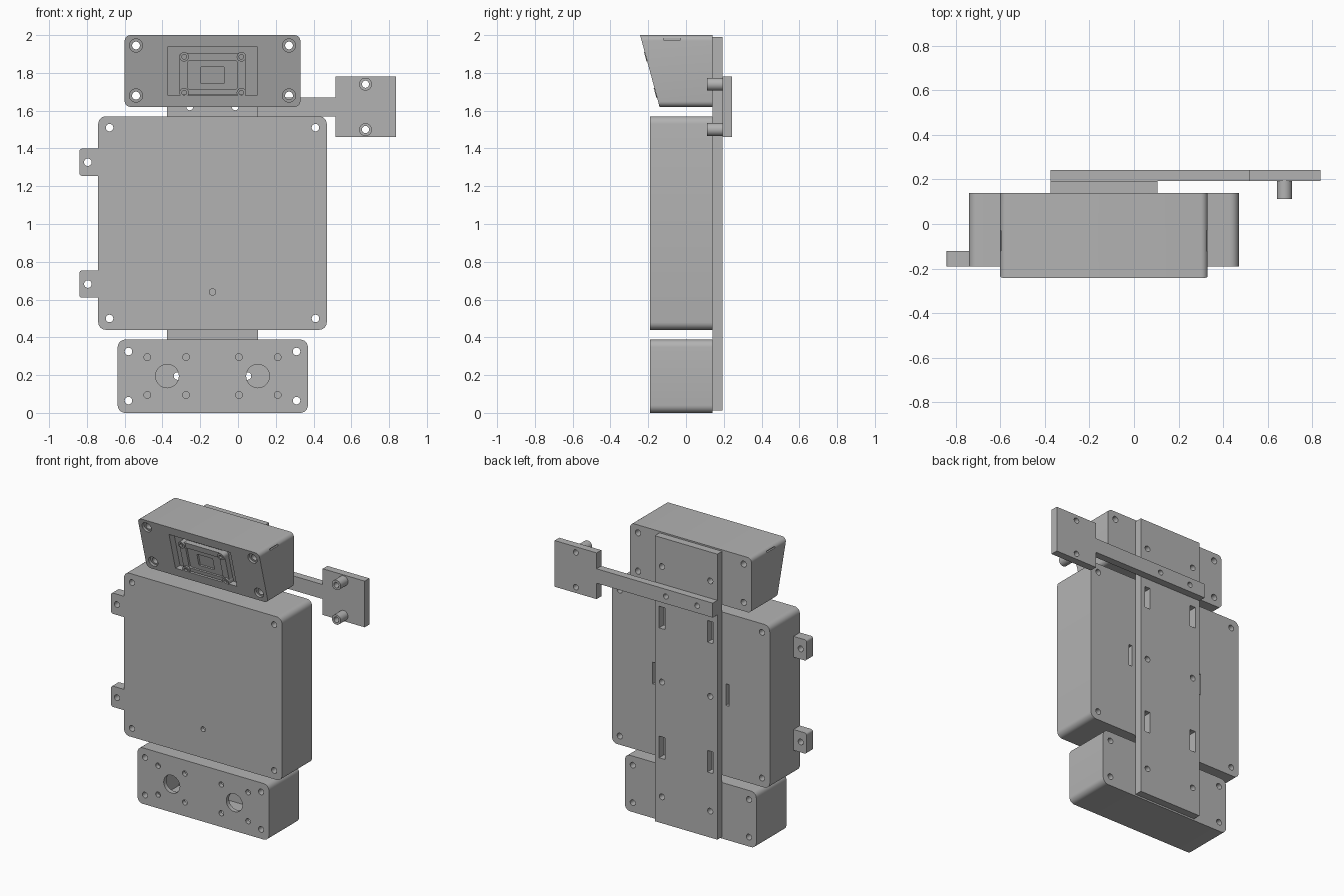
import bpy
import bmesh
import math

cube = bpy.data.objects.get("Cube")
if cube:
    bpy.data.objects.remove(cube)

grey = bpy.data.materials.new("mid grey")
grey.use_nodes = True
grey.diffuse_color = (0.45, 0.45, 0.45, 1)
grey.node_tree.nodes["Principled BSDF"].inputs["Base Color"].default_value = (0.45, 0.45, 0.45, 1)

MID = -0.135  # shared centre line of the enclosures


def rect(x0, x1, z0, z1, r=0.0, n=6):
    """Rounded rectangle outline in the x-z plane."""
    if r == 0:
        return [(x0, z0), (x1, z0), (x1, z1), (x0, z1)]
    corners = [(x1 - r, z1 - r), (x0 + r, z1 - r), (x0 + r, z0 + r), (x1 - r, z0 + r)]
    pts = []
    for k, (cx, cz) in enumerate(corners):
        for i in range(n + 1):
            a = math.pi / 2 * (k + i / n)
            pts.append((cx + r * math.cos(a), cz + r * math.sin(a)))
    return pts


def circle(x, z, r, n=24):
    return [(x + r * math.cos(math.tau * i / n), z + r * math.sin(math.tau * i / n)) for i in range(n)]


def prism(name, outline, front, back):
    """Extrude an outline along y; each end is a depth or a function of z."""
    bm = bmesh.new()
    ends = []
    for end in (front, back):
        depth = end if callable(end) else (lambda z, d=end: d)
        ends.append([bm.verts.new((x, depth(z), z)) for x, z in outline])
    a, b = ends
    bm.faces.new(a)
    bm.faces.new(b[::-1])
    for i in range(len(a)):
        j = (i + 1) % len(a)
        bm.faces.new((a[j], a[i], b[i], b[j]))
    bmesh.ops.recalc_face_normals(bm, faces=bm.faces)
    mesh = bpy.data.meshes.new(name)
    bm.to_mesh(mesh)
    bm.free()
    mesh.materials.append(grey)
    obj = bpy.data.objects.new(name, mesh)
    bpy.context.collection.objects.link(obj)
    return obj


def cut(obj, outline, front=-1.0, back=1.0):
    """Subtract a prism from an object."""
    cutter = prism("cutter", outline, front, back)
    cutter.hide_render = True
    mod = obj.modifiers.new("cut", "BOOLEAN")
    mod.operation = "DIFFERENCE"
    mod.solver = "EXACT"
    mod.object = cutter
    bpy.context.view_layer.objects.active = obj
    bpy.ops.object.modifier_apply(modifier=mod.name)
    bpy.data.objects.remove(cutter)


def drill(obj, xs, zs, r, front=-1.0, back=1.0):
    for x in xs:
        for z in zs:
            cut(obj, circle(x, z, r), front, back)


def slant(offset):
    """Depth parallel to the leaning face of the head."""
    return lambda z: -0.14 - (z - 1.62) * 0.271 + offset


FRONT, BACK, STRAP, REAR = -0.19, 0.14, 0.192, 0.243
STRAP_X = (-0.32, 0.05)

# Main enclosure: hollow box with corner screws and rear slots
main_box = prism("main_enclosure", rect(-0.74, 0.47, 0.44, 1.57, 0.04), FRONT, BACK)
cut(main_box, rect(-0.63, 0.36, 0.47, 1.54), FRONT + 0.03, BACK - 0.03)
drill(main_box, (-0.68, 0.41), (0.5, 1.51), 0.02)
drill(main_box, (MID,), (0.64,), 0.017, -1, 0)
for side in (-1, 1):
    x = MID + side * 0.28
    cut(main_box, rect(x - 0.012, x + 0.012, 0.93, 1.08), 0, 1)

# Side mounting tabs
for i, z in enumerate((0.682, 1.327)):
    tab = prism(f"side_tab_{i + 1}", rect(-0.84, -0.72, z - 0.072, z + 0.072, 0.015), FRONT, -0.12)
    drill(tab, (-0.795,), (z,), 0.02)

# Lower enclosure: hollow box with two sensor openings
lower_box = prism("lower_enclosure", rect(-0.637, 0.37, 0, 0.388, 0.04), FRONT, BACK)
cut(lower_box, rect(-0.53, 0.26, 0.03, 0.36), FRONT + 0.03, BACK - 0.03)
drill(lower_box, (-0.58, 0.31), (0.065, 0.325), 0.02)
drill(lower_box, (-0.48, -0.275, 0.005, 0.21), (0.095, 0.295), 0.018, -1, 0)
drill(lower_box, (-0.375, 0.105), (0.195,), 0.062, -1, 0)
drill(lower_box, STRAP_X, (0.195,), 0.02, 0, 1)

# Head enclosure: leaning front face with a recessed bay
head = prism("head_enclosure", rect(-0.6, 0.33, 1.62, 2.0, 0.03), slant(0), BACK)
cut(head, rect(-0.37, 0.1, 1.68, 1.94), slant(-0.2), slant(0.05))
drill(head, (-0.54, 0.27), (1.68, 1.945), 0.021)
drill(head, (-0.54, 0.27), (1.68, 1.945), 0.035, slant(-0.2), slant(0.02))
for x in (-0.6, 0.33):
    cut(head, rect(x - 0.012, x + 0.012, 1.975, 1.985), -0.12, -0.03)

# Module inside the bay: framed tray with a window and corner posts
tray = prism("bay_tray", rect(-0.31, 0.04, 1.685, 1.905, 0.015), slant(0.01), slant(0.06))
cut(tray, rect(-0.265, -0.005, 1.712, 1.865, 0.01), slant(-0.2), slant(0.025))
cut(tray, rect(-0.195, -0.075, 1.745, 1.83), slant(-0.2), slant(0.04))
for i, x in enumerate((-0.285, 0.018)):
    for j, z in enumerate((1.695, 1.885)):
        post = prism(f"bay_post_{i + 1}_{j + 1}", circle(x, z, 0.025), slant(-0.004), slant(0.06))
        drill(post, (x,), (z,), 0.012, slant(-0.2), slant(0.02))

# Back strap joining the three enclosures
strap = prism("back_strap", rect(-0.375, 0.105, 0.012, 1.99), BACK, STRAP)
drill(strap, STRAP_X, (0.195, 0.99, 1.79), 0.02)
drill(strap, (-0.255, -0.015), (1.62,), 0.018)
for x in STRAP_X:
    for z in (0.535, 1.435):
        cut(strap, rect(x - 0.022, x + 0.022, z - 0.075, z + 0.075))

# Side arm with its mounting plate
arm_outline = [(-0.375, 1.57), (0.515, 1.57), (0.515, 1.46), (0.837, 1.46),
               (0.837, 1.78), (0.515, 1.78), (0.515, 1.67), (-0.375, 1.67)]
arm = prism("side_arm", arm_outline, STRAP, REAR)
drill(arm, (-0.255, -0.015), (1.62,), 0.018)
drill(arm, (0.675,), (1.5, 1.74), 0.019)

# Standoffs on the plate
for i, z in enumerate((1.5, 1.74)):
    standoff = prism(f"standoff_{i + 1}", circle(0.675, z, 0.034, 32), 0.112, STRAP + 0.002)
    drill(standoff, (0.675,), (z,), 0.019)

# Smooth the rounded corners, keep the edges sharp
for obj in bpy.context.collection.objects:
    obj.select_set(obj.type == "MESH")
bpy.ops.object.shade_smooth_by_angle(angle=math.radians(30))
